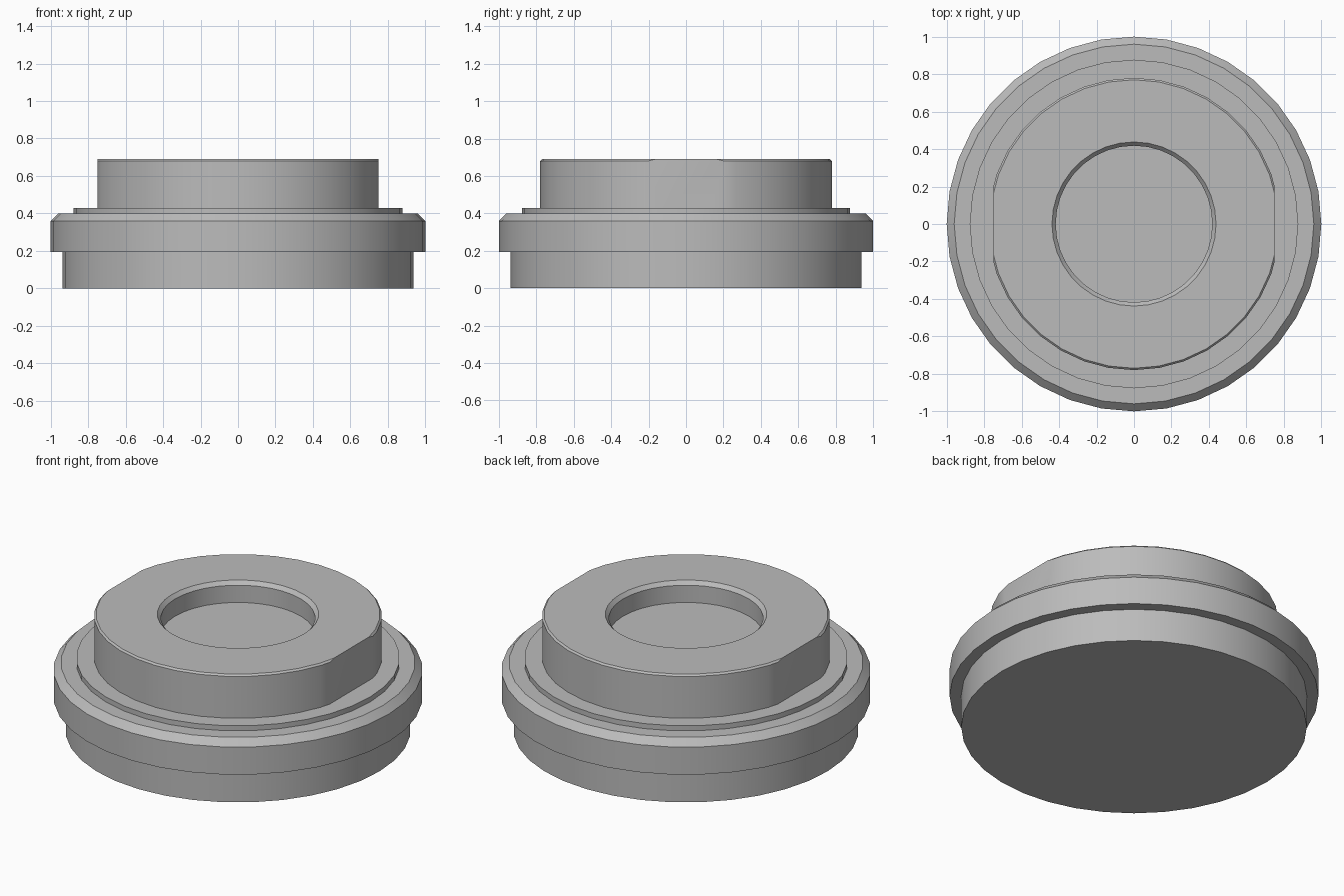
import bpy
import bmesh
import math

SIDES = 36

default = bpy.data.objects.get("Cube")
if default:
    bpy.data.objects.remove(default, do_unlink=True)

grey = bpy.data.materials.new("plain grey")
grey.use_nodes = True
grey.diffuse_color = (0.5, 0.5, 0.5, 1)
grey.node_tree.nodes["Principled BSDF"].inputs["Base Color"].default_value = grey.diffuse_color


def lathe(name, profile, flat_x=None):
    """Spin a (radius, height) profile around z, optionally cutting flats at +-flat_x."""
    bm = bmesh.new()
    verts = [bm.verts.new((r, 0, z)) for r, z in profile]
    edges = [bm.edges.new(pair) for pair in zip(verts, verts[1:])]
    bmesh.ops.spin(bm, geom=verts + edges, cent=(0, 0, 0), axis=(0, 0, 1),
                   angle=math.tau, steps=SIDES)
    bmesh.ops.remove_doubles(bm, verts=bm.verts[:], dist=0.0005)

    # Slice off both sides and cap each cut
    if flat_x:
        for side in (1, -1):
            geom = bm.verts[:] + bm.edges[:] + bm.faces[:]
            cut = bmesh.ops.bisect_plane(bm, geom=geom, plane_co=(side * flat_x, 0, 0),
                                         plane_no=(side, 0, 0), clear_outer=True)
            rim = [e for e in cut["geom_cut"] if isinstance(e, bmesh.types.BMEdge)]
            bmesh.ops.contextual_create(bm, geom=rim)

    bmesh.ops.recalc_face_normals(bm, faces=bm.faces[:])
    mesh = bpy.data.meshes.new(name)
    bm.to_mesh(mesh)
    bm.free()
    mesh.materials.append(grey)
    obj = bpy.data.objects.new(name, mesh)
    bpy.context.collection.objects.link(obj)
    bpy.ops.object.select_all(action="DESELECT")
    obj.select_set(True)
    bpy.context.view_layer.objects.active = obj
    bpy.ops.object.shade_smooth_by_angle(angle=math.radians(30))
    return obj


# Plug base, chamfered flange and thin raised step
lathe("flanged_base", [(0, 0), (0.937, 0), (0.937, 0.195), (1, 0.195), (1, 0.36),
                       (0.96, 0.4), (0.877, 0.4), (0.877, 0.43), (0, 0.43)])

# Upper boss with side flats and a shallow chamfered recess
lathe("boss_with_recess", [(0, 0.41), (0.78, 0.41), (0.78, 0.68), (0.77, 0.69),
                           (0.438, 0.69), (0.418, 0.668), (0.418, 0.565), (0, 0.565)],
      flat_x=0.75)
